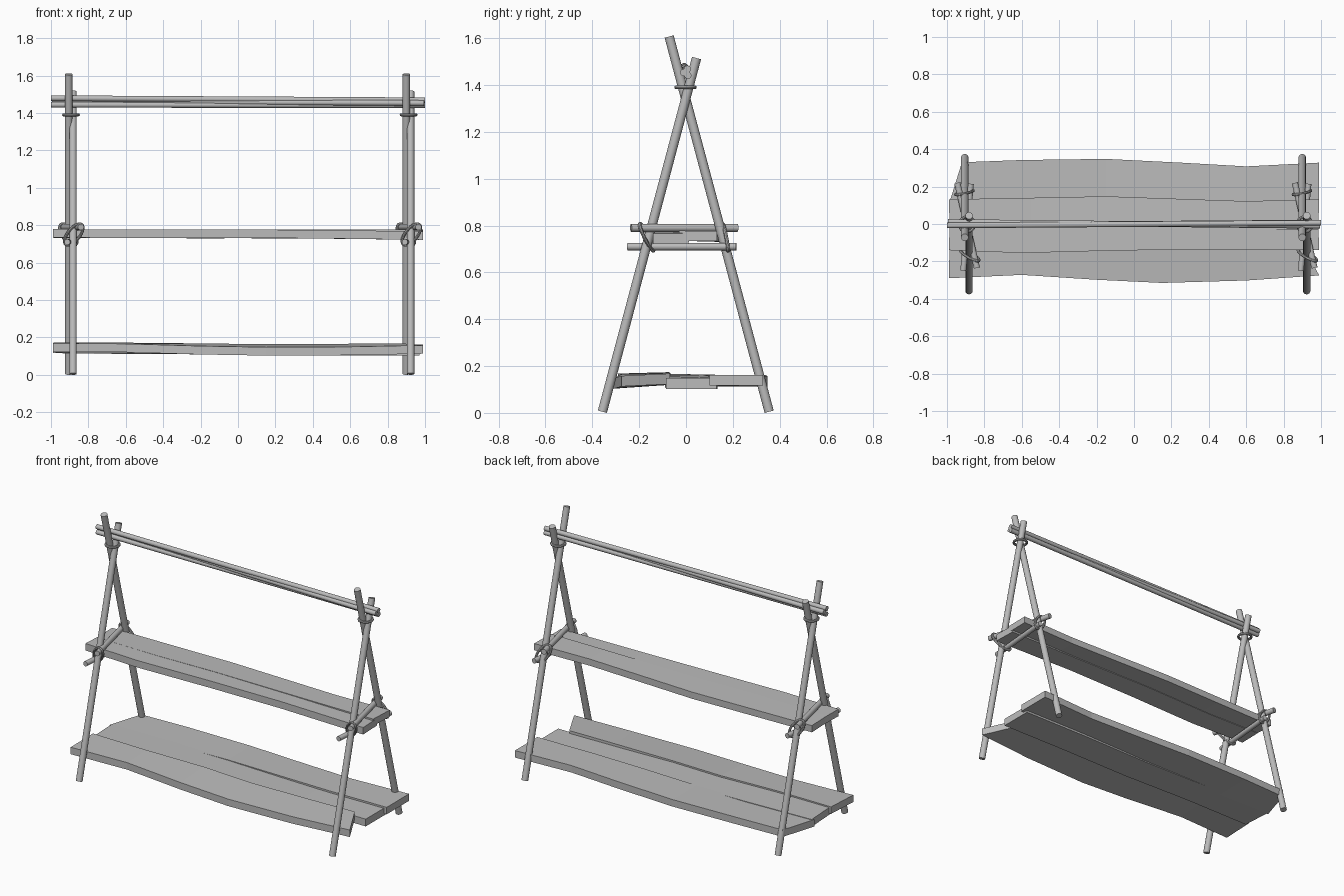
import bpy, bmesh, math
from mathutils import Vector, Matrix

if "Cube" in bpy.data.objects:
    bpy.data.objects.remove(bpy.data.objects["Cube"])

grey = bpy.data.materials.new("weathered_grey")
grey.diffuse_color = (0.5, 0.5, 0.5, 1)
grey.use_nodes = True
grey.node_tree.nodes["Principled BSDF"].inputs["Base Color"].default_value = grey.diffuse_color


def finish(name, bm, smooth):
    bmesh.ops.recalc_face_normals(bm, faces=bm.faces)
    mesh = bpy.data.meshes.new(name)
    bm.to_mesh(mesh)
    bm.free()
    mesh.materials.append(grey)
    obj = bpy.data.objects.new(name, mesh)
    bpy.context.collection.objects.link(obj)
    if smooth:
        bpy.ops.object.select_all(action='DESELECT')
        obj.select_set(True)
        bpy.context.view_layer.objects.active = obj
        bpy.ops.object.shade_smooth_by_angle(angle=math.radians(40))
    return obj


def pole(name, a, b, r):
    """Round pole between two points."""
    a, b = Vector(a), Vector(b)
    rot = (b - a).to_track_quat('Z', 'Y').to_matrix().to_4x4()
    bm = bmesh.new()
    bmesh.ops.create_cone(bm, cap_ends=True, segments=14, radius1=r, radius2=r,
                          depth=(b - a).length,
                          matrix=Matrix.Translation((a + b) / 2) @ rot)
    return finish(name, bm, True)


def lashing(name, centre, u, v, r):
    """Oval rope loop spanned by two half-axis vectors."""
    c, u, v = Vector(centre), Vector(u), Vector(v)
    n = u.cross(v).normalized()
    bm = bmesh.new()
    rings, sides = 28, 8
    grid = []
    for i in range(rings):
        t = 2 * math.pi * i / rings
        p = c + u * math.cos(t) + v * math.sin(t)
        tangent = (v * math.cos(t) - u * math.sin(t)).normalized()
        out = tangent.cross(n)
        grid.append([bm.verts.new(p + r * (out * math.cos(s) + n * math.sin(s)))
                     for s in (2 * math.pi * j / sides for j in range(sides))])
    for i in range(rings):
        for j in range(sides):
            k, m = (i + 1) % rings, (j + 1) % sides
            bm.faces.new((grid[i][j], grid[k][j], grid[k][m], grid[i][m]))
    return finish(name, bm, True)


def plank(name, front, back, z_front, z_back, thick=0.045):
    """Wavy board: front and back are (x, y, lift) edge points."""
    bm = bmesh.new()
    rows = []
    for (xf, yf, lf), (xb, yb, lb) in zip(front, back):
        rows.append([bm.verts.new(p) for p in (
            (xf, yf, z_front + lf), (xb, yb, z_back + lb),
            (xb, yb, z_back + lb - thick), (xf, yf, z_front + lf - thick))])
    for a, b in zip(rows, rows[1:]):
        for j in range(4):
            k = (j + 1) % 4
            bm.faces.new((a[j], a[k], b[k], b[j]))
    bm.faces.new(rows[0])
    bm.faces.new(rows[-1])
    return finish(name, bm, False)


# End frames: crossed legs, cross bars and rope lashings
for side, dx in (("left", 0.0), ("right", 1.805)):
    pole(side + "_front_leg", (-0.882 + dx, -0.357, 0.005), (-0.882 + dx, 0.045, 1.515), 0.02)
    pole(side + "_back_leg", (-0.905 + dx, 0.355, 0.005), (-0.905 + dx, -0.072, 1.607), 0.02)
    pole(side + "_upper_bar", (-0.945 + dx, 0.22, 0.79), (-0.84 + dx, -0.235, 0.79), 0.017)
    pole(side + "_lower_bar", (-0.872 + dx, 0.215, 0.71), (-0.913 + dx, -0.25, 0.71), 0.016)
    lashing(side + "_top_lashing", (-0.893 + dx, -0.002, 1.39),
            (0.04, 0, 0), (0, 0.04, 0), 0.008)
    lashing(side + "_front_lashing", (-0.878 + dx, -0.168, 0.75),
            (0.043, -0.03, 0.054), (0.025, 0, -0.02), 0.008)
    lashing(side + "_back_lashing", (-0.907 + dx, 0.168, 0.75),
            (-0.04, -0.012, 0.054), (0.025, 0, 0.02), 0.008)

# Top rail: three thin rods resting in the leg crossings
pole("top_rail_front", (-1, -0.008, 1.479), (1, 0.006, 1.468), 0.015)
pole("top_rail_back", (-0.995, 0.011, 1.462), (0.995, -0.01, 1.453), 0.015)
pole("top_rail_low", (-1, -0.006, 1.444), (1, 0.008, 1.441), 0.015)

# Lower shelf: three boards, the front one tilted
plank("lower_front_board",
      [(-0.99, -0.29, 0.01), (-0.6, -0.272, 0.008), (-0.2, -0.298, -0.004),
       (0.15, -0.315, -0.01), (0.6, -0.302, -0.008), (0.99, -0.275, 0)],
      [(-0.985, -0.07, 0.006), (-0.6, -0.075, 0.004), (-0.2, -0.065, 0),
       (0.15, -0.08, -0.004), (0.55, -0.075, -0.002), (0.88, -0.068, 0)],
      0.158, 0.168)
plank("lower_middle_board",
      [(-0.97, -0.085, 0.016), (-0.5, -0.08, 0.012), (0, -0.09, 0.006),
       (0.5, -0.08, 0), (0.97, -0.085, 0)],
      [(-0.98, 0.12, 0.014), (-0.5, 0.13, 0.01), (0, 0.125, 0.004),
       (0.5, 0.135, 0), (0.97, 0.13, 0)],
      0.15, 0.15, 0.047)
plank("lower_back_board",
      [(-0.99, 0.105, 0), (-0.6, 0.1, -0.004), (-0.15, 0.11, -0.002),
       (0.25, 0.1, 0), (0.6, 0.095, 0), (0.99, 0.1, 0)],
      [(-0.92, 0.33, 0), (-0.6, 0.342, 0), (-0.15, 0.348, -0.004),
       (0.25, 0.328, -0.004), (0.6, 0.308, 0), (0.99, 0.328, 0)],
      0.161, 0.161)

# Upper shelf: two overlapping boards
plank("upper_front_board",
      [(-0.99, -0.14, 0.01), (-0.6, -0.155, 0.008), (-0.1, -0.142, 0.008),
       (0.4, -0.135, 0.006), (0.99, -0.14, -0.002)],
      [(-0.985, 0.01, 0.008), (-0.6, 0.0, 0.008), (-0.1, 0.012, 0.007),
       (0.4, 0.005, 0.005), (0.985, 0.01, -0.002)],
      0.769, 0.769)
plank("upper_back_board",
      [(-0.985, -0.03, 0), (-0.55, -0.035, 0), (-0.15, -0.025, 0),
       (0.6, -0.03, 0), (0.985, -0.03, 0)],
      [(-0.99, 0.132, 0), (-0.55, 0.14, -0.002), (-0.15, 0.148, -0.003),
       (0.6, 0.122, 0), (0.99, 0.132, 0)],
      0.778, 0.776, 0.043)
